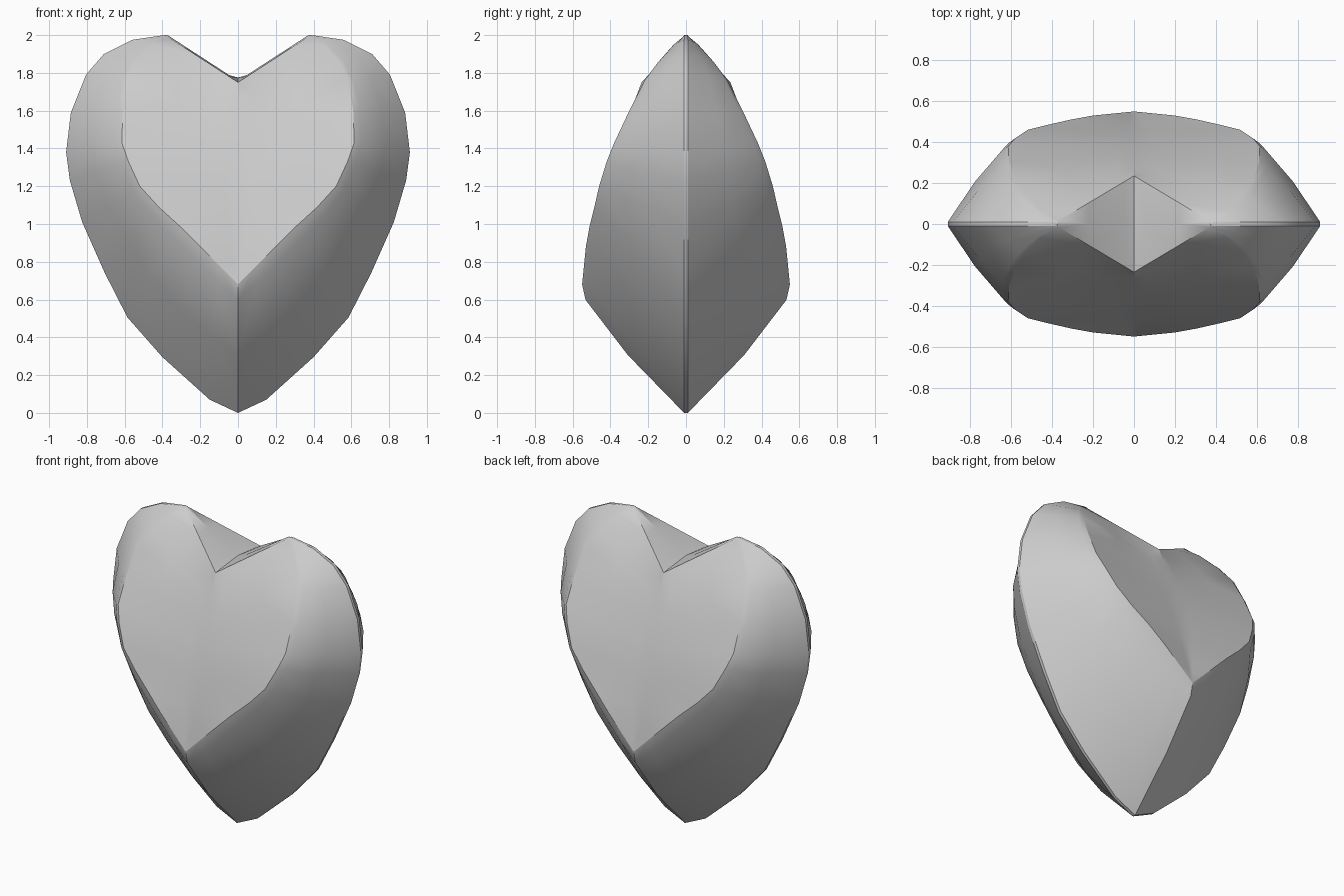
import bpy, bmesh, math
from mathutils import Vector

cube = bpy.data.objects.get("Cube")
if cube:
    bpy.data.objects.remove(cube)

# Heart outline (x, z) from the bottom tip to the top of one lobe
rim = [(0, 0), (.15, .07), (.4, .295), (.585, .505), (.705, .74), (.825, 1.01), (.89, 1.23),
       (.91, 1.38), (.885, 1.59), (.805, 1.79), (.71, 1.9), (.56, 1.975), (.39, 2)]
# Matching border of the large front facet
facet = [(0, -.55, .68), (.1, -.54, .78), (.2, -.53, .88), (.31, -.51, .99), (.42, -.485, 1.09),
         (.52, -.46, 1.2), (.58, -.42, 1.33), (.615, -.38, 1.43), (.61, -.3, 1.6),
         (.585, -.22, 1.76), (.535, -.145, 1.86), (.455, -.065, 1.95), (.37, -.015, 1.99)]
# Outward swell of each side bevel: at its middle and close to the facet
swell = [(.1, .085)] * 2 + [(.09, .07)] * 3 + [(.08, .05)] * 4 + [(.06, .05)] * 3 + [(0, 0)]
spine_low, spine_high = Vector((0, -.55, .68)), Vector((0, -.235, 1.75))
last = len(rim) - 1


def column(i):
    """Points from the rim, over the side bevel and front facet, to the centre line."""
    x, z = rim[i]
    edge = Vector(facet[i])
    outer = Vector((x, -.01, z))
    spine = spine_low.lerp(spine_high, i / last)
    spine.y -= .03 * math.sin(math.pi * i / last)
    points = [Vector((x, 0, z)), outer]
    for t, push in zip((.45, .88), swell[i]):
        p = outer.lerp(edge, t)
        p.y += push * edge.y
        points.append(p)
    return points + [edge] + [edge.lerp(spine, u) for u in (.4, .87, 1)]


columns = [column(i) for i in range(last + 1)]
# Floor of the notch between the lobes
columns.append([Vector((p.x, 0, min(max(p.z + .008, 1.775), 2))) for p in columns[-1]])

bm = bmesh.new()
grid = [[bm.verts.new(p) for p in col] for col in columns]
for a, b in zip(grid, grid[1:]):
    for j in range(len(a) - 1):
        bm.faces.new((a[j], b[j], b[j + 1], a[j + 1]))
bmesh.ops.remove_doubles(bm, verts=bm.verts, dist=.002)
bmesh.ops.dissolve_degenerate(bm, edges=bm.edges, dist=.001)
bmesh.ops.recalc_face_normals(bm, faces=bm.faces)

# Mirror the quarter into the full gem
for axis in ("X", "Y"):
    bmesh.ops.mirror(bm, geom=bm.verts[:] + bm.edges[:] + bm.faces[:], axis=axis, merge_dist=.001)
    bmesh.ops.remove_doubles(bm, verts=bm.verts, dist=.001)
bmesh.ops.recalc_face_normals(bm, faces=bm.faces)

mesh = bpy.data.meshes.new("heart_gem")
bm.to_mesh(mesh)
bm.free()
heart = bpy.data.objects.new("heart_gem", mesh)
bpy.context.collection.objects.link(heart)
bpy.ops.object.select_all(action="DESELECT")
heart.select_set(True)
bpy.context.view_layer.objects.active = heart
bpy.ops.object.shade_smooth_by_angle(angle=math.radians(25))
